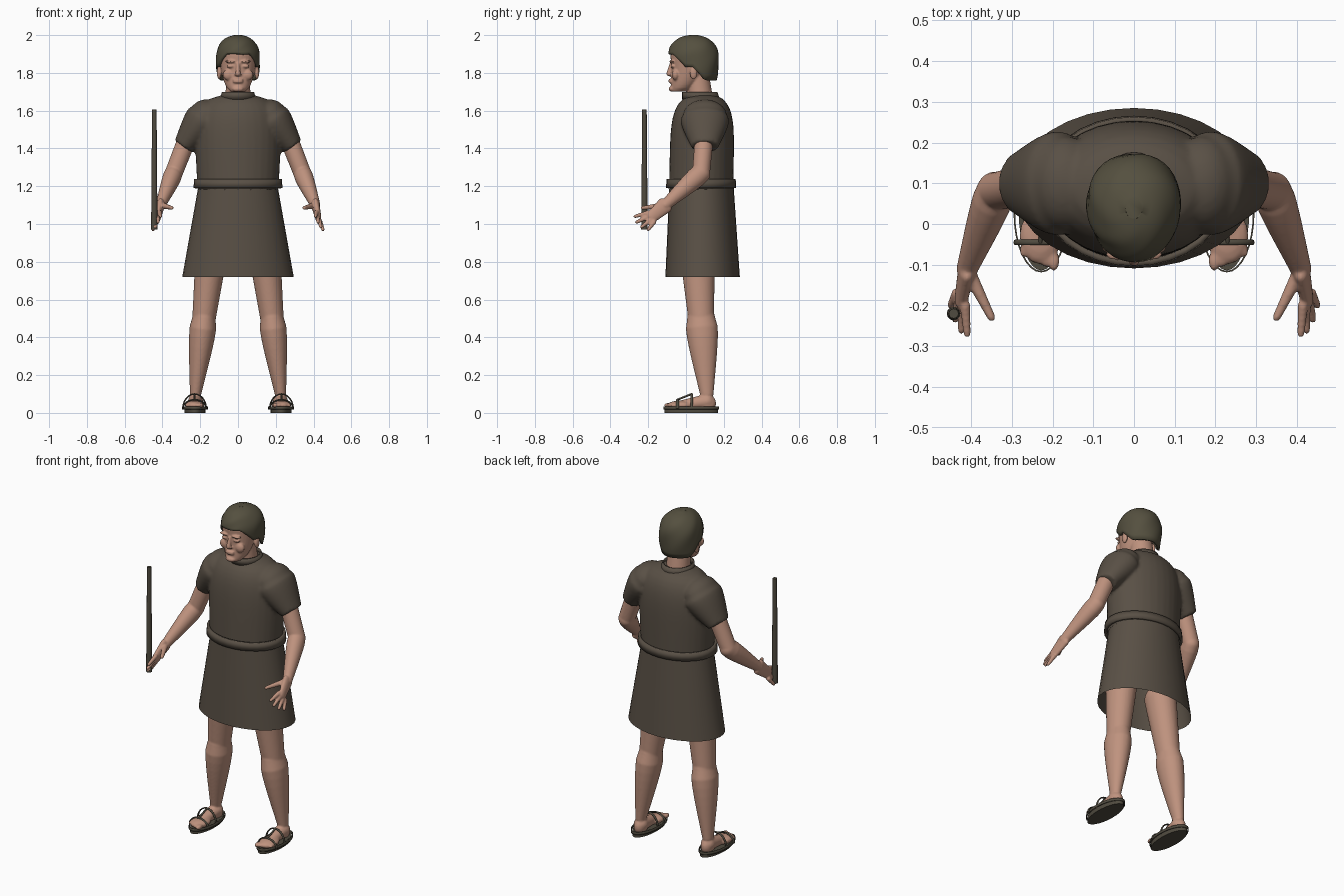
import bpy, bmesh, math
from mathutils import Vector, Matrix

cube = bpy.data.objects.get("Cube")
if cube:
    bpy.data.objects.remove(cube)

AXIS_X, AXIS_Y, AXIS_Z = Matrix.Identity(3)


def material(name, *rgb):
    mat = bpy.data.materials.new(name)
    mat.use_nodes = True
    mat.diffuse_color = (*rgb, 1)
    shader = mat.node_tree.nodes["Principled BSDF"]
    shader.inputs["Base Color"].default_value = mat.diffuse_color
    return mat


skin = material("skin", .52, .29, .21)
cloth = material("brown cloth", .1, .08, .06)
hair_brown = material("dark brown hair", .09, .08, .05)
wood = material("dark wood", .08, .07, .05)


def oval(centre, across, along, half_width, half_depth, count=32):
    angles = [math.tau * i / count for i in range(count)]
    return [centre + across * half_width * math.cos(a) + along * half_depth * math.sin(a)
            for a in angles]


def level_oval(y, z, half_width, half_depth):
    return oval(Vector((0, y, z)), AXIS_X, AXIS_Y, half_width, half_depth)


def loft(bm, rings, cap=True):
    """Bridge point rings, optionally closing both ends."""
    loops = [[bm.verts.new(point) for point in ring] for ring in rings]
    for low, high in zip(loops, loops[1:]):
        for i in range(len(low)):
            bm.faces.new((low[i - 1], low[i], high[i], high[i - 1]))
    if cap:
        bm.faces.new(loops[0][::-1])
        bm.faces.new(loops[-1])


def limb(bm, start, end, thick, thin, bulge=0, deep=1, round_tip=True):
    """Tapered capsule; bulge swells its upper half, deep widens its section."""
    start, end = Vector(start), Vector(end)
    length, axis = (end - start).length, (end - start).normalized()
    across = (AXIS_X - axis * axis.x).normalized()
    along = axis.cross(across)
    caps = [math.pi * k / 12 for k in range(1, 6)]
    profile = [(-thick * math.cos(a), thick * math.sin(a)) for a in caps]
    for k in range(9):
        t = k / 8
        swell = bulge * math.sin(math.pi * math.sqrt(t))
        profile.append((length * t, thick + (thin - thick) * t + swell))
    if round_tip:
        profile += [(length + thin * math.cos(a), thin * math.sin(a)) for a in caps[::-1]]
    loft(bm, [oval(start + axis * offset, across, along, radius, radius * deep)
              for offset, radius in profile])


def blob(bm, centre, size):
    place = Matrix.LocRotScale(Vector(centre), None, Vector(size))
    bmesh.ops.create_uvsphere(bm, u_segments=16, v_segments=10, radius=1, matrix=place)


def finish(name, bm, mat, voxel=0, thickness=0):
    """Make the object; a voxel size fuses its pieces into one smooth surface."""
    bmesh.ops.recalc_face_normals(bm, faces=bm.faces)
    mesh = bpy.data.meshes.new(name)
    bm.to_mesh(mesh)
    bm.free()
    mesh.materials.append(mat)
    obj = bpy.data.objects.new(name, mesh)
    bpy.context.collection.objects.link(obj)
    bpy.ops.object.select_all(action='DESELECT')
    obj.select_set(True)
    bpy.context.view_layer.objects.active = obj
    bpy.ops.object.shade_smooth_by_angle(angle=math.radians(50))
    if voxel:
        fuse = obj.modifiers.new("fuse", 'REMESH')
        fuse.mode, fuse.voxel_size, fuse.use_smooth_shade = 'VOXEL', voxel, True
        relax = obj.modifiers.new("relax", 'SMOOTH')
        relax.iterations = 3
    if thickness:
        obj.modifiers.new("thickness", 'SOLIDIFY').thickness = thickness


def mirror_copy(bm):
    """Add the right-hand twin of everything built so far."""
    twin = bmesh.ops.duplicate(bm, geom=bm.verts[:] + bm.edges[:] + bm.faces[:])
    verts = [v for v in twin["geom"] if isinstance(v, bmesh.types.BMVert)]
    bmesh.ops.scale(bm, verts=verts, vec=(-1, 1, 1))


def pair(name, build, mat, **options):
    """Build a part on the left and mirror it to the right."""
    for label, side in (("left", 1), ("right", -1)):
        bm = bmesh.new()
        build(bm)
        bmesh.ops.scale(bm, verts=bm.verts, vec=(side, 1, 1))
        finish(label + "_" + name, bm, mat, **options)


def band(name, bottom, top, thickness=0):
    """Open cloth ring between two level ovals."""
    bm = bmesh.new()
    loft(bm, [level_oval(*bottom), level_oval(*top)], cap=False)
    finish(name, bm, cloth, thickness=thickness)


# Head: paired features first, then the skull widening up from the chin
bm = bmesh.new()
brow, eye, cheek = (.04, -.075, 1.86), (.04, -.07, 1.835), (.05, -.055, 1.79)
blob(bm, brow, (.03, .015, .007))
blob(bm, eye, (.02, .012, .009))
blob(bm, cheek, (.03, .02, .03))
blob(bm, (.1, .04, 1.8), (.012, .02, .035))
mirror_copy(bm)
rings = []
for k in range(12):
    t = .03 + k / 11
    front, back = -.083 + .006 * math.sin(math.pi * t), .17 * t ** .5 - .02
    rings.append(level_oval((front + back) / 2, 1.695 + .2 * t, .104 * t ** .28, (back - front) / 2))
loft(bm, rings)
limb(bm, (0, .08, 1.62), (0, .06, 1.8), .07, .06)
limb(bm, (0, -.08, 1.85), (0, -.09, 1.796), .007, .014)
blob(bm, (0, -.085, 1.79), (.02, .01, .008))
for lip in (1.752, 1.763):
    blob(bm, (0, -.081, lip), (.028, .012, .006))
blob(bm, (0, -.075, 1.715), (.03, .016, .015))
finish("head", bm, skin, voxel=.005)

# Bowl-cut hair: short fringe, over the ears, longer at the nape
bm = bmesh.new()
rings = []
for k in range(14):
    ring = []
    for corner in oval(Vector(), AXIS_X, AXIS_Y, 1, 1, 40):
        rear = corner.y
        edge = 1.9 - .07 * min(1, max(0, rear * 2 + 1.6)) - .07 * min(1, max(0, rear * 2))
        z = edge + (2 - edge) * math.cos(math.pi / 2 * k / 13)
        crown, nape = max(0, z - 1.87) / .13, max(0, 1.87 - z)
        radius = max(.02, 1 - crown ** 2.3) ** .43 * (1 - 8 * nape ** 2)
        radius *= 1 + .015 * math.sin(5 * math.atan2(corner.y, corner.x) + k)
        ring.append(Vector((.116 * radius * corner.x * (1 + .1 * rear),
                            .038 + .136 * radius * rear, z)))
    rings.append(ring)
loft(bm, rings[::-1], cap=False)
bmesh.ops.holes_fill(bm, edges=[e for e in bm.edges if e.is_boundary and e.verts[0].co.z > 1.99])
finish("hair", bm, hair_brown, thickness=.014)

# Tunic top: sleeves fused into a body rounded at the shoulders
bm = bmesh.new()
limb(bm, (.17, .1, 1.57), (.29, .1, 1.41), .09, .055, bulge=.015, deep=1.3, round_tip=False)
mirror_copy(bm)
rings = []
for k in range(21):
    t = k / 20
    slope = (1 - .97 * t ** 6) ** .4
    rings.append(level_oval(.08 + .01 * t, 1.18 + .51 * t, (.215 + .025 * t) * slope, .17 * slope))
loft(bm, rings)
finish("tunic_top", bm, cloth, voxel=.01)

# Loose collar, belt and open skirt
band("collar", (.08, 1.66, .095, .1), (.073, 1.7, .085, .093), thickness=.008)
band("belt", (.08, 1.19, .236, .186), (.08, 1.237, .232, .183), thickness=.015)
band("skirt", (.088, .72, .295, .197), (.082, 1.2, .21, .17))


# Arms with spread fingers
def arm(bm):
    elbow, wrist = Vector((.34, .08, 1.27)), Vector((.41, -.11, 1.1))
    index, little = Vector((.415, -.2, 1.06)), Vector((.435, -.17, 1.01))
    index_tip, little_tip = Vector((.41, -.27, 1.04)), Vector((.45, -.2, .97))
    limb(bm, (.25, .1, 1.5), elbow, .05, .047)
    limb(bm, elbow, wrist, .047, .026, bulge=.005, deep=1.1)
    limb(bm, wrist, index.lerp(little, .5), .022, .016, deep=2)
    for k in range(4):
        base, tip = index.lerp(little, k / 3), index_tip.lerp(little_tip, k / 3)
        tip += (tip - base) * .3 * math.sin(math.pi * k / 3)
        limb(bm, base, tip, .013, .009)
    limb(bm, wrist, (.35, -.23, 1.085), .018, .01)


pair("arm", arm, skin, voxel=.005)


# Legs with bare feet and toes
def leg(bm):
    knee, ankle, ball = Vector((.18, .08, .5)), Vector((.225, .11, .1)), Vector((.23, -.03, .04))
    limb(bm, (.14, .06, .85), knee, .085, .062, deep=1.1)
    limb(bm, knee, ankle, .062, .03, bulge=.014, deep=1.2)
    limb(bm, ankle - AXIS_Z * .04, ball, .04, .025)
    blob(bm, ankle - AXIS_Z * .05, (.036, .05, .05))
    blob(bm, ball, (.052, .07, .025))
    for k in range(5):
        size = 1 - .1 * k
        toe = ball + Vector((.019 * k - .033, .006 * k - .06, 0))
        blob(bm, toe, Vector((.014, .026, .014)) * size)


pair("leg", leg, skin, voxel=.006)


# Sandals: flat sole, loose rim and arched straps
def footprint(z, half_width, half_length):
    return oval(Vector((.228, .028, z)), AXIS_X, AXIS_Y, half_width, half_length)


def sole(bm):
    loft(bm, [footprint(z, .055, .142) for z in (0, .026)])


def rim(bm):
    loft(bm, [footprint(z, .068, .147) for z in (.018, .034)], cap=False)


def straps(bm):
    for y, top in ((-.045, .07), (.03, .1)):
        rings = []
        for k in range(13):
            a = math.pi * k / 12
            outward = Vector((math.cos(a), 0, math.sin(a)))
            centre = Vector((.23 + .062 * outward.x, y, .022 + (top - .022) * outward.z))
            rings.append(oval(centre, AXIS_Y, outward, .007, .004, 8))
        loft(bm, rings)
    limb(bm, (.23, .03, .1), (.23, -.045, .07), .005, .005)


pair("sole", sole, wood)
pair("sandal_rim", rim, wood, thickness=.004)
pair("sandal_straps", straps, wood)

# Staff held by the right hand
bm = bmesh.new()
bottom, top = Vector((-.443, -.22, .97)), Vector((-.443, -.22, 1.605))
loft(bm, [oval(bottom, AXIS_X, AXIS_Y, .017, .017, 12), oval(top, AXIS_X, AXIS_Y, .012, .012, 12)])
finish("staff", bm, wood)
